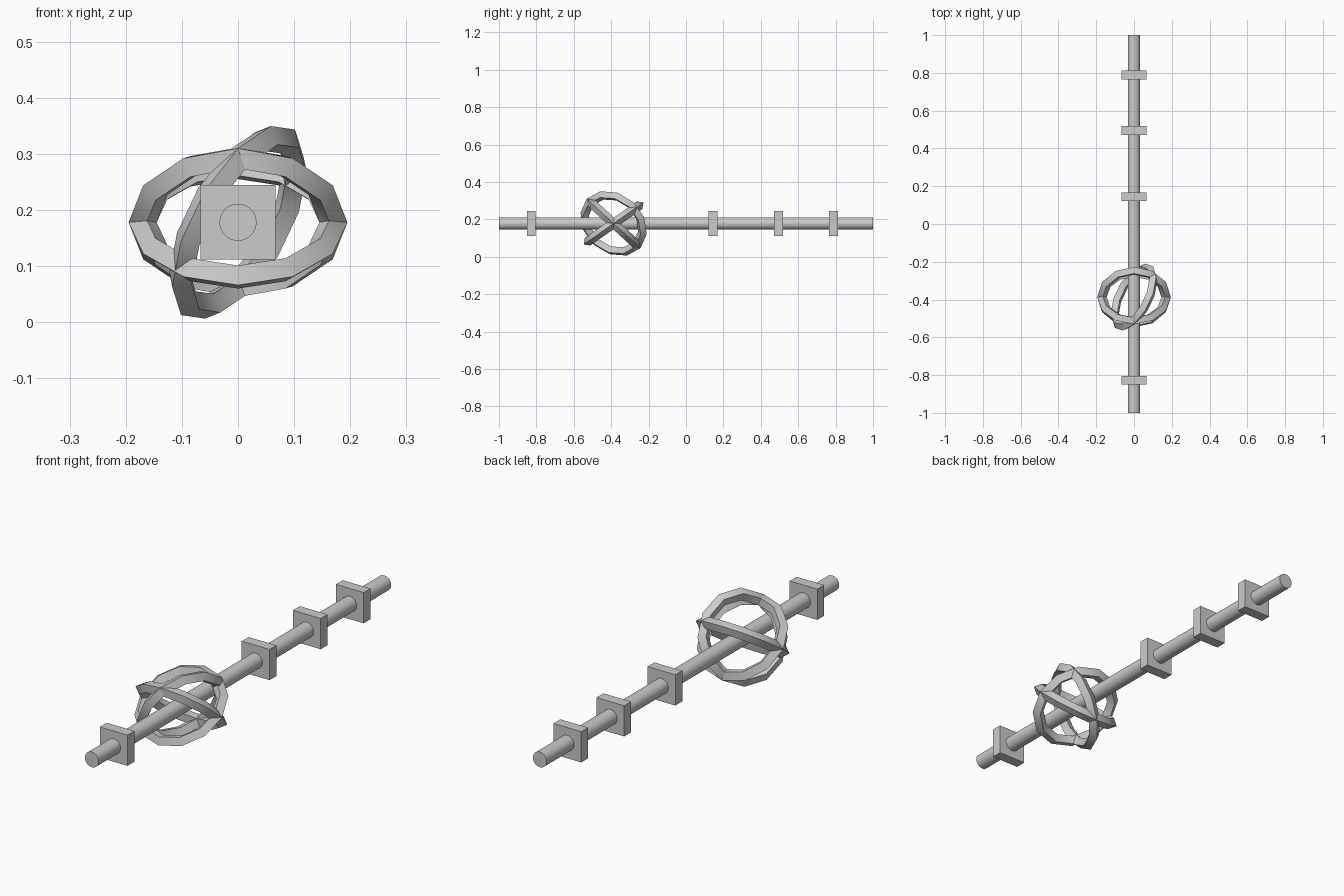
import bpy, math
from mathutils import Matrix, Vector

if "Cube" in bpy.data.objects:
    bpy.data.objects.remove(bpy.data.objects["Cube"])

AXIS_Z = 0.178
RINGS_Y = -0.387


def smooth(obj, name, degrees=40):
    obj.name = name
    bpy.ops.object.shade_smooth_by_angle(angle=math.radians(degrees))


def ring(name, normal, start):
    # 12-sided ring with a diamond section; 'start' points at its first vertex
    n = Vector(normal).normalized()
    u = Vector(start)
    u = (u - n * u.dot(n)).normalized()
    v = n.cross(u)
    bpy.ops.mesh.primitive_torus_add(major_segments=12, minor_segments=4,
                                     major_radius=0.17, minor_radius=0.025)
    obj = bpy.context.object
    rot = Matrix((u, v, n)).transposed().to_4x4()
    obj.data.transform(rot)
    obj.location = (0, RINGS_Y, AXIS_Z)
    smooth(obj, name)


# Long shaft
bpy.ops.mesh.primitive_cylinder_add(vertices=32, radius=0.033, depth=2,
                                    location=(0, 0, AXIS_Z),
                                    rotation=(math.pi / 2, 0, 0))
smooth(bpy.context.object, "shaft")

# Square plates threaded on the shaft
for i, y in enumerate((-0.827, 0.144, 0.494, 0.788)):
    bpy.ops.mesh.primitive_cube_add(size=1, location=(0, y, AXIS_Z))
    plate = bpy.context.object
    plate.name = f"square_plate_{i + 1}"
    plate.scale = (0.133, 0.047, 0.133)

# Two rings tilted about x in opposite directions
a, b = math.radians(35), math.radians(42.5)
ring("ring_tilted_forward", (0, -math.sin(a), math.cos(a)), (1, 0, 0))
ring("ring_tilted_back", (0, math.sin(b), math.cos(b)), (1, 0, 0))

# Steep third ring, crossing the back-tilted ring at its front vertex
c = math.radians(127)
ring("steep_ring",
     (math.sin(c), math.sin(b) * math.cos(c), math.cos(b) * math.cos(c)),
     (0, -math.cos(b), math.sin(b)))
